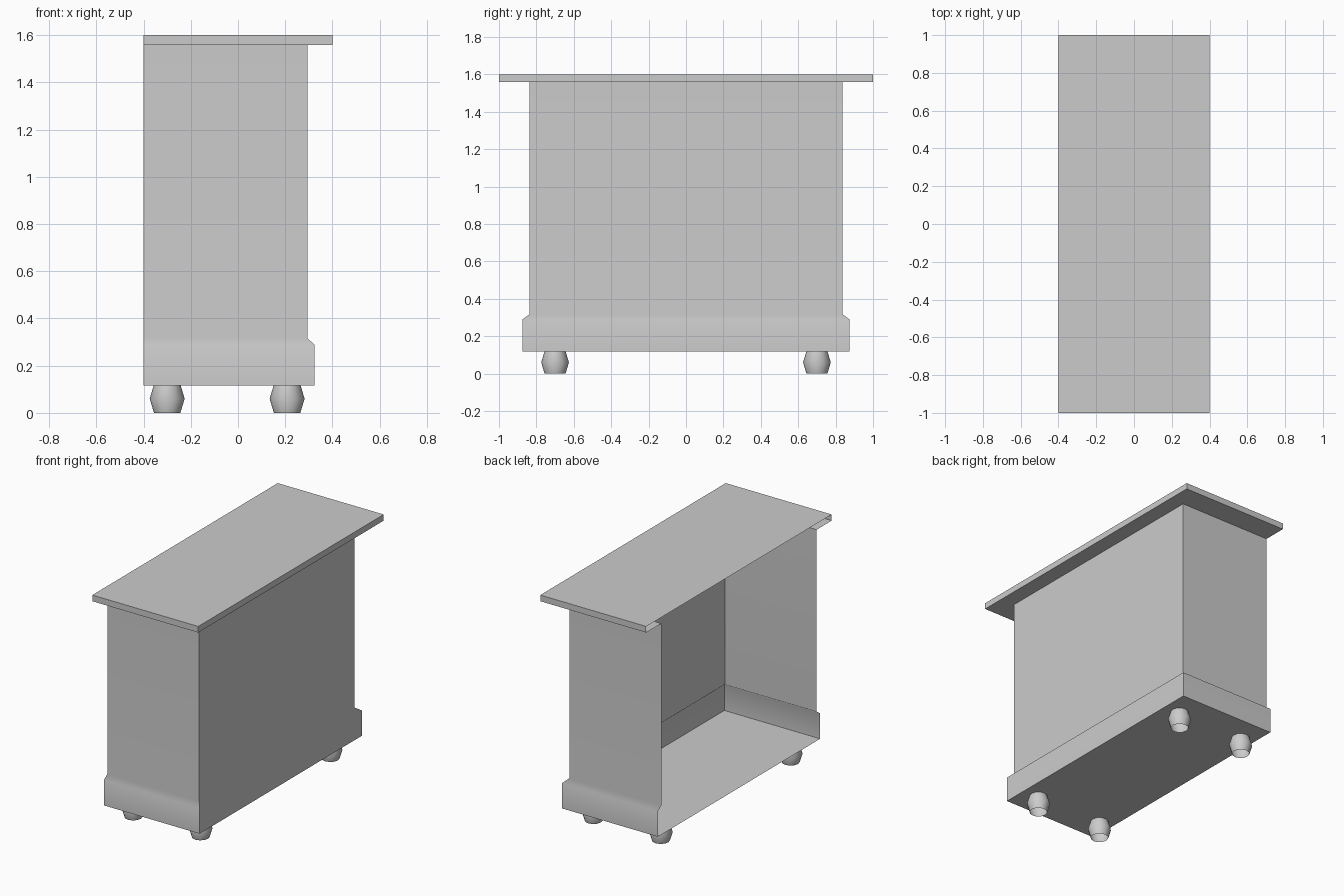
import bpy, bmesh, math

if "Cube" in bpy.data.objects:
    bpy.data.objects.remove(bpy.data.objects["Cube"])

BACK = -0.4
grey = bpy.data.materials.new("mid_grey")
grey.diffuse_color = (0.55, 0.55, 0.55, 1)
grey.use_nodes = True
grey.node_tree.nodes["Principled BSDF"].inputs["Base Color"].default_value = grey.diffuse_color


def finish(name, bm, angle):
    mesh = bpy.data.meshes.new(name)
    bm.to_mesh(mesh)
    bm.free()
    mesh.materials.append(grey)
    obj = bpy.data.objects.new(name, mesh)
    bpy.context.collection.objects.link(obj)
    bpy.ops.object.select_all(action='DESELECT')
    bpy.context.view_layer.objects.active = obj
    obj.select_set(True)
    bpy.ops.object.shade_smooth_by_angle(angle=math.radians(angle))
    return obj


def open_shell(name, profile, cap_top=False, cap_bottom=False):
    """Three-sided shell, open along the back; profile = (front x, half width, z), top to bottom."""
    bm = bmesh.new()
    rings = [[bm.verts.new(p) for p in ((BACK, -w, z), (x, -w, z), (x, w, z), (BACK, w, z))]
             for x, w, z in profile]
    for a, b in zip(rings, rings[1:]):
        for i in range(3):
            bm.faces.new((b[i], b[i + 1], a[i + 1], a[i]))
    if cap_top:
        bm.faces.new(rings[0])
    if cap_bottom:
        bm.faces.new(rings[-1][::-1])
    obj = finish(name, bm, 60)
    # Front corners stay crisp all the way down
    for e in obj.data.edges:
        a, b = (obj.data.vertices[v].co for v in e.vertices)
        if abs(a.z - b.z) > 0.001 and a.x > 0:
            e.use_edge_sharp = True
    # Large flat panels keep flat shading; the skirt blends softly
    mod = obj.modifiers.new("weighted_normals", 'WEIGHTED_NORMAL')
    mod.keep_sharp = True
    return obj


def lathe(name, profile, sides):
    """Open turned shape; profile = (radius, z), top to bottom."""
    bm = bmesh.new()
    rings = [[bm.verts.new((r * math.cos(math.tau * i / sides), r * math.sin(math.tau * i / sides), z))
              for i in range(sides)] for r, z in profile]
    for a, b in zip(rings, rings[1:]):
        for i in range(sides):
            j = (i + 1) % sides
            bm.faces.new((b[i], b[j], a[j], a[i]))
    return finish(name, bm, 60)


# Countertop: top sheet, thin rim and the underside of the overhang
open_shell("countertop", [(0.4, 1.0, 1.6), (0.4, 1.0, 1.558), (0.294, 0.838, 1.558)], cap_top=True)

# Cabinet walls flaring into a skirt, closed by the floor panel
open_shell("cabinet_body", [(0.294, 0.838, 1.558), (0.294, 0.838, 0.316),
                            (0.323, 0.875, 0.29), (0.323, 0.875, 0.117)], cap_bottom=True)

# Four bun feet
foot = lathe("foot_1", [(0.057, 0.117), (0.074, 0.06), (0.056, 0.0)], 12)
spots = [(x, y) for x in (-0.3, 0.208) for y in (-0.7, 0.7)]
for n, (x, y) in enumerate(spots, 1):
    if n > 1:
        foot = bpy.data.objects.new(f"foot_{n}", foot.data)
        bpy.context.collection.objects.link(foot)
    foot.location = (x, y, 0)
